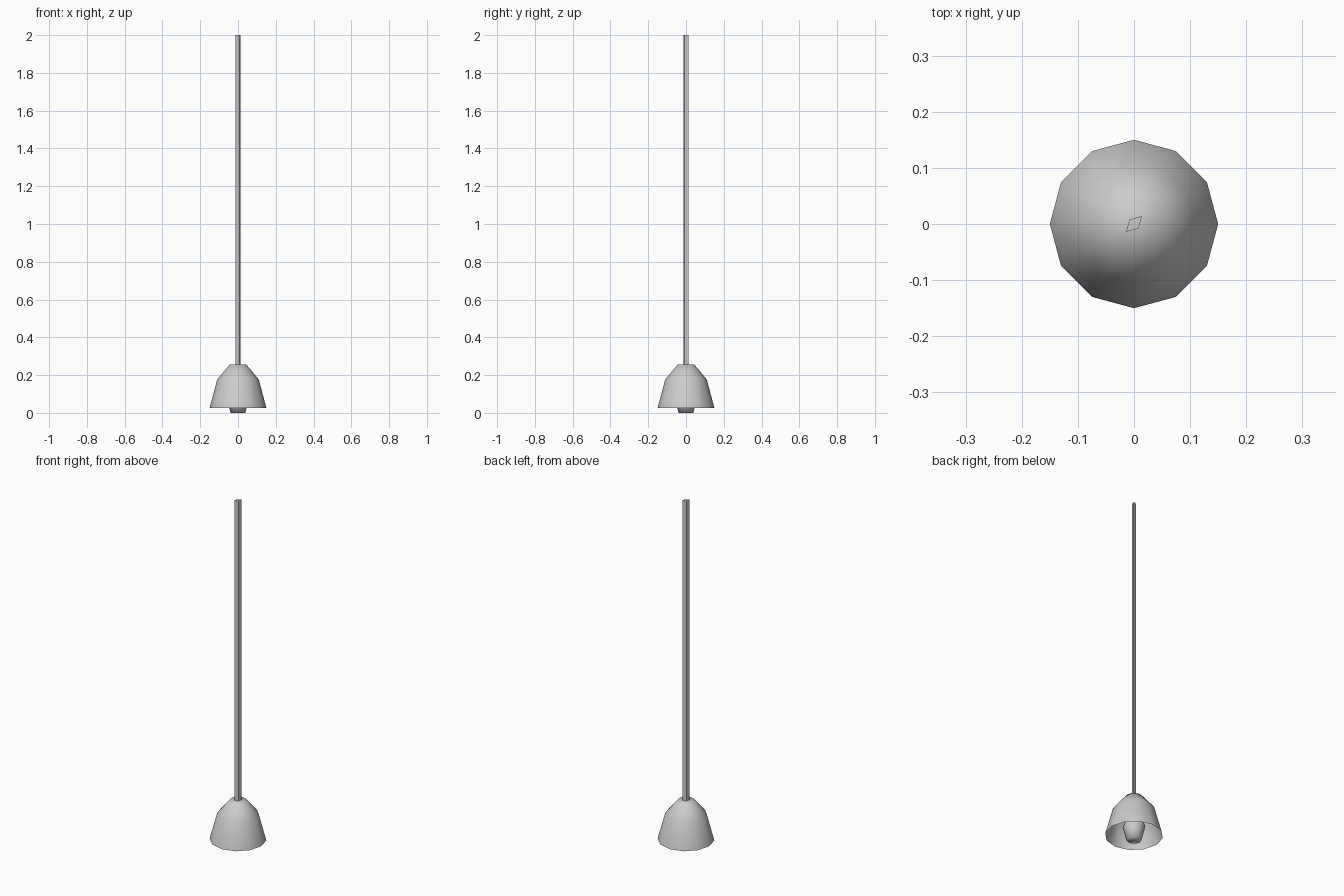
import bpy, bmesh
from math import cos, sin, tau

if "Cube" in bpy.data.objects:
    bpy.data.objects.remove(bpy.data.objects["Cube"])


def circle(r, n):
    return [(r * cos(tau * i / n), r * sin(tau * i / n)) for i in range(n)]


def loft(name, sections, cap_bottom=True, cap_top=True, smooth=True):
    """Skin a stack of (outline, z) sections, listed bottom to top."""
    bm = bmesh.new()
    rings = [[bm.verts.new((x, y, z)) for x, y in pts] for pts, z in sections]
    n = len(rings[0])
    for a, b in zip(rings, rings[1:]):
        for i in range(n):
            j = (i + 1) % n
            bm.faces.new((a[i], a[j], b[j], b[i]))
    if cap_bottom:
        bm.faces.new(rings[0][::-1])
    if cap_top:
        bm.faces.new(rings[-1])
    for f in bm.faces:
        f.smooth = smooth
    mesh = bpy.data.meshes.new(name)
    bm.to_mesh(mesh)
    bm.free()
    obj = bpy.data.objects.new(name, mesh)
    bpy.context.collection.objects.link(obj)
    return obj


# Twelve-sided bell shade, open underneath
shade_profile = [(0.15, 0.027), (0.11, 0.177), (0.045, 0.255)]
loft("lamp_shade", [(circle(r, 12), z) for r, z in shade_profile], cap_bottom=False)

# Bulb hanging inside, peeking out below the rim
bulb_profile = [(0.039, 0.0), (0.059, 0.08), (0.032, 0.15)]
loft("bulb", [(circle(r, 8), z) for r, z in bulb_profile])

# Slim rhombus-section hanging rod
rhombus = [(0.014, 0.014), (-0.008, 0.008), (-0.014, -0.014), (0.008, -0.008)]
loft("hanging_rod", [(rhombus, 0.25), (rhombus, 2.0)], smooth=False)
